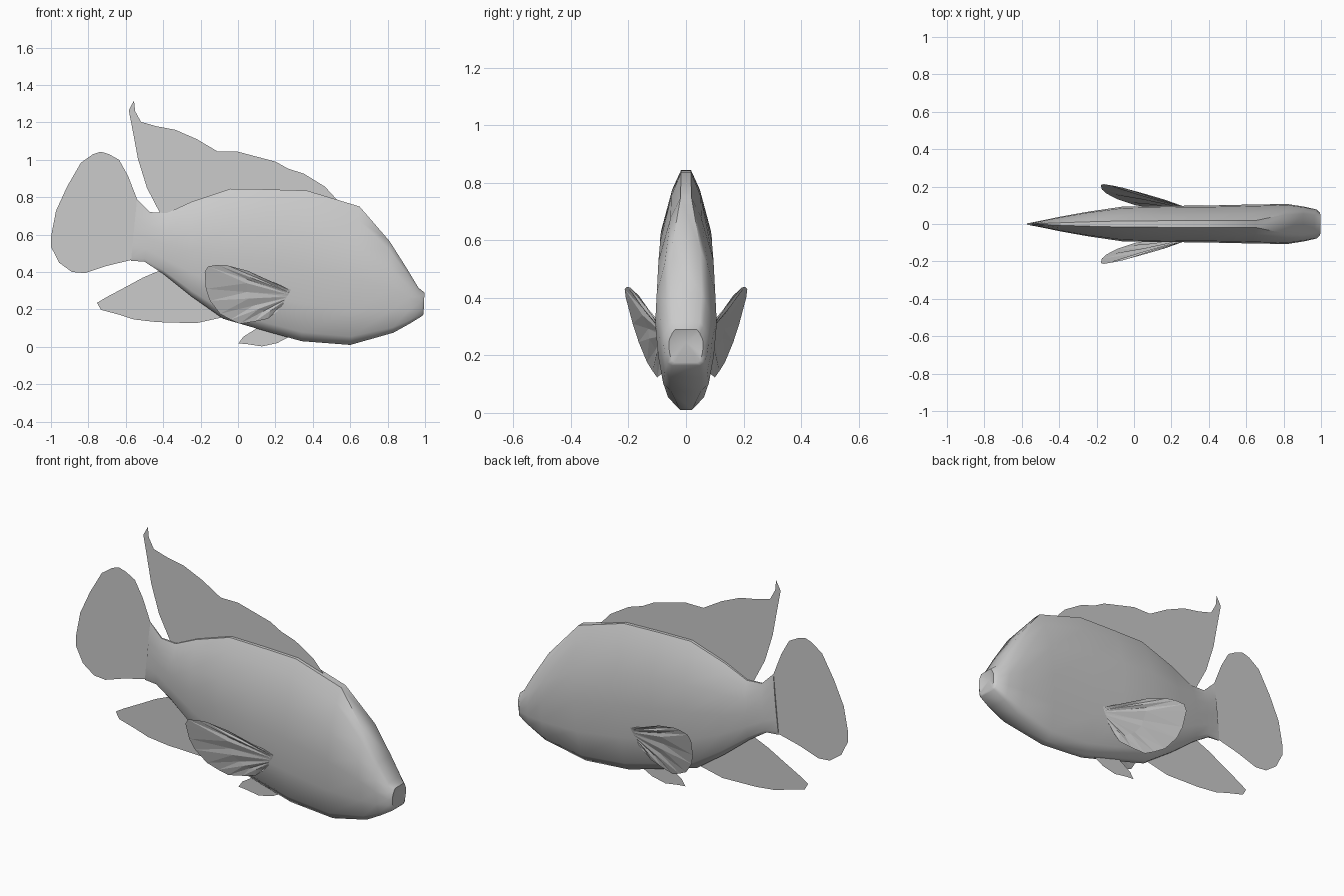
import bpy
import bmesh
import math

cube = bpy.data.objects.get("Cube")
if cube:
    bpy.data.objects.remove(cube, do_unlink=True)

GREY = (0.6, 0.6, 0.6, 1.0)
grey = bpy.data.materials.new("plain grey")
grey.use_nodes = True
grey.diffuse_color = GREY
grey.node_tree.nodes["Principled BSDF"].inputs["Base Color"].default_value = GREY


def finish(bm, name):
    mesh = bpy.data.meshes.new(name)
    bm.to_mesh(mesh)
    bm.free()
    mesh.materials.append(grey)
    obj = bpy.data.objects.new(name, mesh)
    bpy.context.collection.objects.link(obj)
    return obj


def flat_fin(name, outline):
    """Thin sheet on the middle plane from an (x, z) outline."""
    bm = bmesh.new()
    bm.faces.new([bm.verts.new((x, 0, z)) for x, z in outline])
    bmesh.ops.triangulate(bm, faces=bm.faces[:])
    return finish(bm, name)


# Body: rings from tail to mouth as (bottom x, bottom z, top x, top z, half width)
rings = [
    (-.572, .46, -.54, .79, .006), (-.50, .455, -.47, .72, .02),
    (-.40, .39, -.38, .715, .04), (-.25, .27, -.25, .775, .065),
    (-.08, .15, -.04, .845, .093), (.15, .083, .15, .842, .097),
    (.34, .03, .37, .835, .098), (.60, .01, .65, .75, .104),
    (.83, .075, .81, .565, .107), (.92, .125, .905, .415, .092),
    (.985, .165, .965, .315, .078), (.992, .175, .997, .29, .06),
]
# Half section: height fraction, width fraction
section = [(0, .2), (.06, .6), (.25, .85), (.48, 1), (.7, .92), (.9, .52), (1, .18)]

bm = bmesh.new()
loops = []
for bx, bz, tx, tz, w in rings:
    blunt = min(1, max(0, (bx - .6) / .35)) * .55    # squarer towards the mouth
    half = [(t, w * (f + (1 - f) * blunt)) for t, f in section]
    full = [(t, -y) for t, y in half] + [(t, y) for t, y in reversed(half)]
    loops.append([bm.verts.new((bx + (tx - bx) * t, y, bz + (tz - bz) * t))
                  for t, y in full])
n = len(loops[0])
for a, b in zip(loops, loops[1:]):
    for i in range(n):
        j = (i + 1) % n
        bm.faces.new((a[i], b[i], b[j], a[j]))
bm.faces.new(loops[0])

# Mouth: the front closes on a crease set slightly back
crease = bm.verts.new((.975, 0, .245))
for i in range(n):
    bm.faces.new((loops[-1][i], crease, loops[-1][(i + 1) % n]))
bmesh.ops.recalc_face_normals(bm, faces=bm.faces[:])
body = finish(bm, "body")
bpy.context.view_layer.objects.active = body
body.select_set(True)
bpy.ops.object.shade_smooth_by_angle(angle=math.radians(50))
body.select_set(False)

# Fins on the middle plane
flat_fin("dorsal_fin", [
    (-.417, .715), (-.487, .85), (-.535, 1.005), (-.56, 1.14), (-.584, 1.265),
    (-.556, 1.317), (-.55, 1.26), (-.519, 1.203), (-.44, 1.18), (-.335, 1.16),
    (-.22, 1.11), (-.166, 1.07), (-.107, 1.043), (0, 1.043), (.1, 1.005),
    (.2, .99), (.267, .953), (.353, .925), (.465, .856), (.53, .785),
    (.35, .8), (-.04, .8), (-.25, .74), (-.37, .69)])
flat_fin("tail_fin", [
    (-.54, .79), (-.588, .914), (-.636, 1.0), (-.69, 1.03), (-.733, 1.043),
    (-.775, 1.03), (-.84, .984), (-.914, .856), (-.973, .727), (-1, .588),
    (-1, .535), (-.957, .45), (-.888, .4), (-.818, .394), (-.7, .433), (-.567, .465)])
flat_fin("anal_fin", [
    (-.39, .42), (-.508, .37), (-.6, .32), (-.7, .267), (-.754, .235),
    (-.733, .198), (-.63, .17), (-.556, .146), (-.433, .132), (-.225, .126),
    (-.08, .158), (-.08, .2), (-.25, .3)])
flat_fin("pelvic_fin", [
    (.003, .018), (.027, .053), (.096, .096), (.15, .12), (.3, .08),
    (.267, .05), (.21, .02), (.128, .002), (.05, .014)])

# Paired side fins: rippled sheets fanning out from the root
side = [
    (.21, .19), (.16, .15), (.09, .135), (.01, .123), (-.04, .145), (-.096, .176),
    (-.15, .246), (-.172, .31), (-.178, .4), (-.16, .43), (-.11, .438), (-.06, .436),
    (.053, .406), (.17, .353)]
root = [(.283, .305), (.25, .24)]


def side_fin(name, sign):
    bm = bmesh.new()

    def vert(x, z, lift=0):
        return bm.verts.new((x, sign * (.071 - .208 * x + .253 * z + lift), z))

    inner, middle, outer = [], [], []
    for i, (x, z) in enumerate(side):
        s = 1 - i / (len(side) - 1)
        rx = root[0][0] + (root[1][0] - root[0][0]) * s
        rz = root[0][1] + (root[1][1] - root[0][1]) * s
        inner.append(vert(rx, rz))
        middle.append(vert((x + rx) / 2, (z + rz) / 2, .004 * (-1) ** i))
        outer.append(vert(x, z))
    for a, b in ((inner, middle), (middle, outer)):
        for i in range(len(side) - 1):
            bm.faces.new((a[i], b[i], b[i + 1], a[i + 1]))
    bmesh.ops.triangulate(bm, faces=bm.faces[:])
    bmesh.ops.recalc_face_normals(bm, faces=bm.faces[:])
    return finish(bm, name)


side_fin("right_side_fin", -1)
side_fin("left_side_fin", 1)
